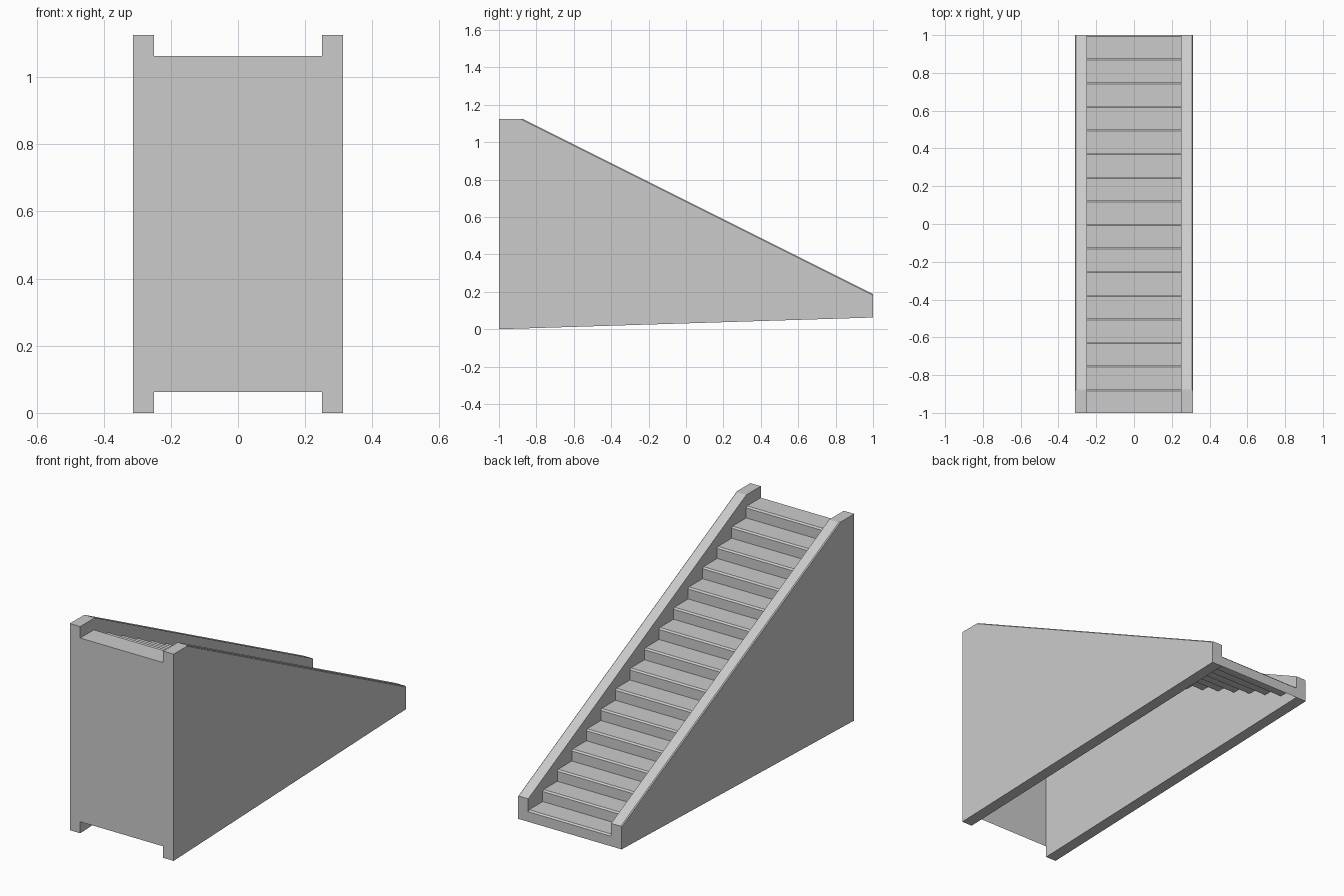
import bpy, bmesh

if "Cube" in bpy.data.objects:
    bpy.data.objects.remove(bpy.data.objects["Cube"])

HALF_W, OUTER = 0.25, 0.3125      # inner and outer faces of the side walls
RUN, RISE, STEPS = 0.125, 0.0625, 16
NOSE = 0.008                      # small chamfer on each step edge


def finish(bm, name):
    mesh = bpy.data.meshes.new(name)
    bm.to_mesh(mesh)
    bm.free()
    obj = bpy.data.objects.new(name, mesh)
    bpy.context.collection.objects.link(obj)
    return obj


# Folded sheet: tall end wall, then treads and risers, open underneath
profile = [(-1, RISE), (-1, 1 + RISE)]
for i in range(STEPS):
    y = -1 + (i + 1) * RUN
    z = 1 + RISE - i * RISE
    profile += [(y - NOSE, z), (y, z - NOSE), (y, z - RISE)]

bm = bmesh.new()
left = [bm.verts.new((-HALF_W, y, z)) for y, z in profile]
right = [bm.verts.new((HALF_W, y, z)) for y, z in profile]
for i in range(len(profile) - 1):
    bm.faces.new((left[i], right[i], right[i + 1], left[i + 1]))
finish(bm, "steps_and_end_wall")


# Side walls: solid slabs with a sloping top and a slightly rising base
def side_wall(name, side):
    outline = [(-1, 0), (1, 0.0625), (1, 0.1875), (-0.875, 1.125), (-1, 1.125)]
    bm = bmesh.new()
    inner = [bm.verts.new((side * HALF_W, y, z)) for y, z in outline]
    outer = [bm.verts.new((side * OUTER, y, z)) for y, z in outline]
    bm.faces.new(inner)
    bm.faces.new(outer)
    n = len(outline)
    for i in range(n):
        j = (i + 1) % n
        bm.faces.new((inner[i], inner[j], outer[j], outer[i]))
    bmesh.ops.recalc_face_normals(bm, faces=bm.faces)
    # Fine chamfer along the outer sloping edge
    edge = bm.edges.get((outer[2], outer[3]))
    bmesh.ops.bevel(bm, geom=[edge], offset=0.005, segments=1, affect='EDGES')
    finish(bm, name)


side_wall("side_wall_right", 1)
side_wall("side_wall_left", -1)
